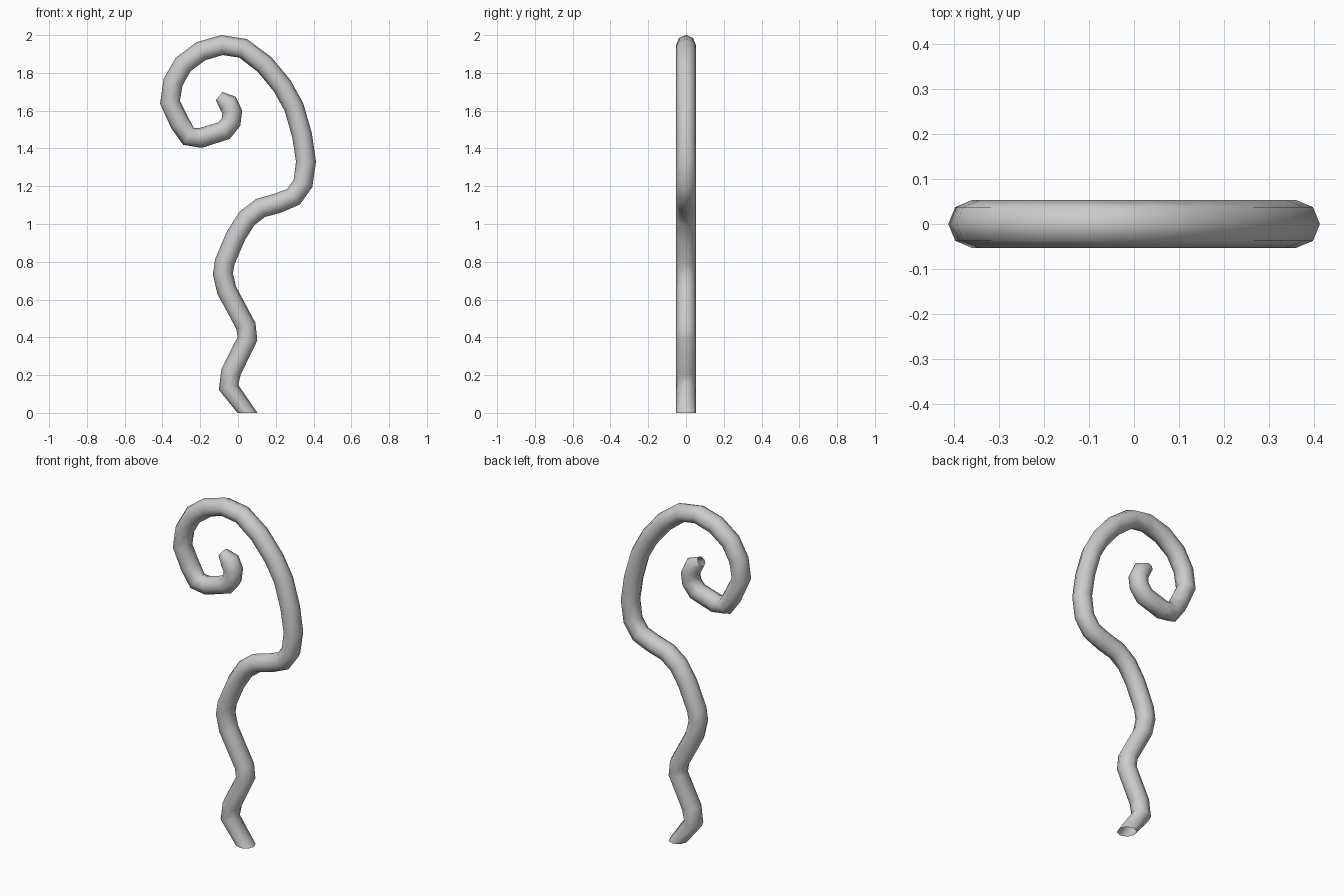
import bpy, bmesh, math
from mathutils import Vector

cube = bpy.data.objects.get("Cube")
if cube:
    bpy.data.objects.remove(cube, do_unlink=True)

RADIUS = 0.053
TIP_RADIUS = 0.028
SIDES = 8

# Centre line in the XZ plane, from the foot to the curled tip
wavy_stem = [(.05, 0), (-.05, .135), (-.037, .217), (.05, .392), (.042, .46),
             (-.06, .65), (-.08, .737), (-.07, .8), (-.01, .94), (.048, 1.03)]
elbow = [(.12, 1.085), (.21, 1.11), (.295, 1.145), (.344, 1.215), (.36, 1.33)]
hook = [(.339, 1.47), (.296, 1.62), (.235, 1.73), (.14, 1.845), (.027, 1.93),
        (-.085, 1.947), (-.196, 1.915), (-.29, 1.845), (-.344, 1.75), (-.36, 1.645)]
curl = [(-.307, 1.533), (-.262, 1.464), (-.196, 1.456), (-.074, 1.494),
        (-.037, 1.54), (-.03, 1.592), (-.053, 1.64), (-.1, 1.677)]
path = [Vector((x, 0, z)) for x, z in wavy_stem + elbow + hook + curl]


def tangent(i):
    """Direction of the path at a point; the foot is cut level with the ground."""
    if i == 0:
        return Vector((0, 0, 1))
    before = (path[i] - path[i - 1]).normalized()
    if i == len(path) - 1:
        return before
    return (before + (path[i + 1] - path[i]).normalized()).normalized()


def add_ring(bm, i):
    """Octagonal section square to the path, narrowed at the tip."""
    radius = TIP_RADIUS if i == len(path) - 1 else RADIUS
    depth = Vector((0, 1, 0))
    across = depth.cross(tangent(i))
    angles = [2 * math.pi * s / SIDES for s in range(SIDES)]
    return [bm.verts.new(path[i] + radius * (math.cos(a) * across + math.sin(a) * depth))
            for a in angles]


# Open tube swept along the path
bm = bmesh.new()
rings = [add_ring(bm, i) for i in range(len(path))]
for low, high in zip(rings, rings[1:]):
    for s in range(SIDES):
        t = (s + 1) % SIDES
        bm.faces.new((low[s], low[t], high[t], high[s])).smooth = True
bmesh.ops.recalc_face_normals(bm, faces=bm.faces)
mesh = bpy.data.meshes.new("curled_stem")
bm.to_mesh(mesh)
bm.free()

stem = bpy.data.objects.new("curled_stem", mesh)
bpy.context.collection.objects.link(stem)

# Plain grey finish
grey = bpy.data.materials.new("light_grey")
grey.use_nodes = True
colour = (0.6, 0.6, 0.6, 1)
grey.diffuse_color = colour
grey.node_tree.nodes["Principled BSDF"].inputs["Base Color"].default_value = colour
mesh.materials.append(grey)
